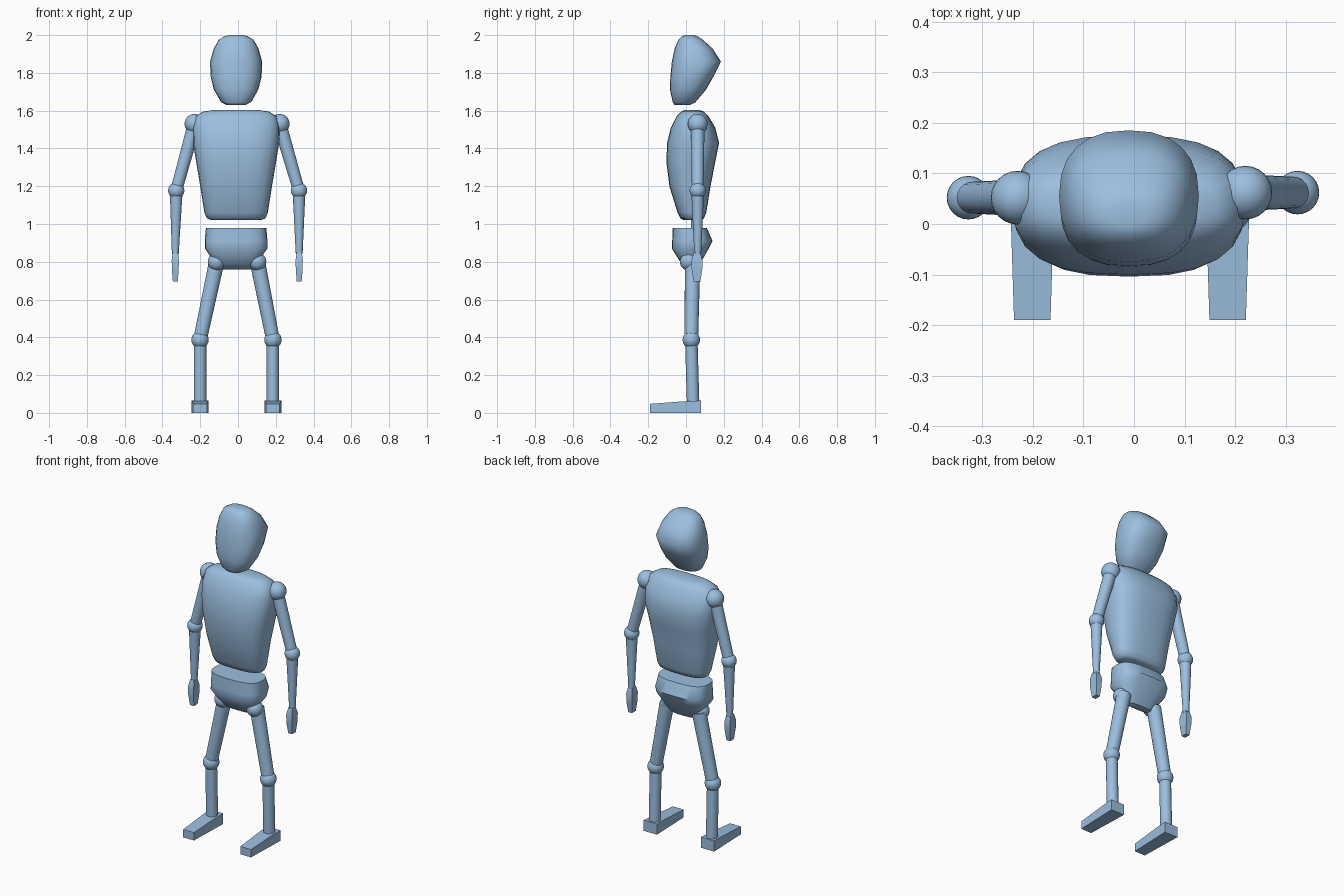
import bpy, bmesh, math
from mathutils import Vector

if "Cube" in bpy.data.objects:
    bpy.data.objects.remove(bpy.data.objects["Cube"])

mat = bpy.data.materials.new("light steel blue")
mat.diffuse_color = (0.33, 0.52, 0.74, 1)
mat.use_nodes = True
mat.node_tree.nodes["Principled BSDF"].inputs["Base Color"].default_value = mat.diffuse_color


def finish(name, bm, angle=40):
    bmesh.ops.recalc_face_normals(bm, faces=bm.faces)
    me = bpy.data.meshes.new(name)
    bm.to_mesh(me)
    bm.free()
    me.materials.append(mat)
    ob = bpy.data.objects.new(name, me)
    bpy.context.collection.objects.link(ob)
    bpy.context.view_layer.objects.active = ob
    ob.select_set(True)
    bpy.ops.object.shade_smooth_by_angle(angle=math.radians(angle))
    ob.select_set(False)
    return ob


def skin(bm, rings):
    """Join rings of points into a closed skin."""
    rs = [[bm.verts.new(p) for p in r] for r in rings]
    n = len(rs[0])
    for a, b in zip(rs, rs[1:]):
        for i in range(n):
            j = (i + 1) % n
            bm.faces.new((a[i], a[j], b[j], b[i]))
    bm.faces.new(rs[0][::-1])
    bm.faces.new(rs[-1])


def loft(name, sections, power, n=24, cx=-0.01, angle=40):
    """Rounded-square sections: z, half width, front y, back y."""
    rings = []
    for z, hx, y0, y1 in sections:
        ring = []
        for i in range(n):
            t = 2 * math.pi * i / n
            c, s = math.cos(t), math.sin(t)
            x = math.copysign(abs(c) ** (2 / power), c)
            y = math.copysign(abs(s) ** (2 / power), s)
            ring.append((cx + hx * x, (y0 + y1) / 2 + (y1 - y0) / 2 * y, z))
        rings.append(ring)
    bm = bmesh.new()
    skin(bm, rings)
    return finish(name, bm, angle)


def limb(name, a, b, ra, rb, n=20):
    a, b = Vector(a), Vector(b)
    q = (b - a).to_track_quat('Z', 'Y')
    circle = [Vector((math.cos(2 * math.pi * i / n), math.sin(2 * math.pi * i / n), 0)) for i in range(n)]
    bm = bmesh.new()
    skin(bm, [[p + q @ (c * r) for c in circle] for p, r in ((a, ra), (b, rb))])
    return finish(name, bm)


def ball(name, c, r):
    bm = bmesh.new()
    bmesh.ops.create_uvsphere(bm, u_segments=24, v_segments=14, radius=r)
    bmesh.ops.translate(bm, verts=bm.verts, vec=c)
    return finish(name, bm)


def boxes(name, rings):
    bm = bmesh.new()
    skin(bm, rings)
    return finish(name, bm, 25)


# Head
loft("head", [(1.63, 0.05, -0.06, 0.02), (1.645, 0.08, -0.07, 0.05),
              (1.71, 0.117, -0.085, 0.105), (1.78, 0.135, -0.083, 0.145),
              (1.86, 0.138, -0.075, 0.185), (1.93, 0.118, -0.06, 0.14),
              (1.975, 0.092, -0.04, 0.09), (1.995, 0.06, -0.02, 0.06),
              (2.0, 0.035, -0.005, 0.04)], 2.4, angle=60)

# Torso
loft("torso", [(1.02, 0.13, -0.01, 0.08), (1.03, 0.155, -0.03, 0.095),
               (1.06, 0.168, -0.045, 0.107), (1.2, 0.19, -0.088, 0.13),
               (1.33, 0.212, -0.104, 0.155), (1.43, 0.228, -0.1, 0.175),
               (1.51, 0.23, -0.08, 0.155), (1.57, 0.215, -0.05, 0.12),
               (1.595, 0.175, -0.025, 0.095), (1.603, 0.12, -0.01, 0.07)], 2.7, angle=60)

# Pelvis
loft("pelvis", [(0.76, 0.08, 0.01, 0.055), (0.79, 0.11, -0.025, 0.075),
                (0.87, 0.165, -0.075, 0.12), (0.91, 0.166, -0.073, 0.14),
                (0.98, 0.16, -0.07, 0.11)], 2.8, angle=45)

for side, s in (("left", 1), ("right", -1)):
    y = 0.057 + 0.005 * s
    # Arm
    shoulder = Vector((s * 0.225 - 0.005, y, 1.53))
    elbow = Vector((s * 0.325 - 0.002, y, 1.177))
    wrist = Vector((s * 0.328 - 0.004, y, 0.84))
    ball(side + "_shoulder", shoulder, 0.053)
    limb(side + "_upper_arm", shoulder, elbow, 0.036, 0.031)
    ball(side + "_elbow", elbow, 0.043)
    limb(side + "_forearm", elbow, wrist, 0.034, 0.018)
    # Hand: thin tapering paddle
    rings = []
    for z, hx, hy in ((0.85, 0.014, 0.016), (0.81, 0.019, 0.029), (0.76, 0.018, 0.028), (0.695, 0.013, 0.018)):
        rings.append([(wrist.x + hx * i, y - 0.004 + hy * j, z)
                      for i, j in ((-1, -1), (1, -1), (1, 1), (-1, 1))])
    boxes(side + "_hand", rings)
    # Leg
    hip = Vector((s * 0.108 - 0.005, 0.015, 0.8))
    knee = Vector((s * 0.193 - 0.008, 0.028, 0.387))
    ankle = Vector((s * 0.193 - 0.008, 0.038, 0.04))
    ball(side + "_hip", hip, 0.047)
    limb(side + "_thigh", hip + Vector((0, 0.02, 0)), knee, 0.041, 0.036)
    ball(side + "_knee", knee, 0.046)
    limb(side + "_shin", knee, ankle, 0.033, 0.033)
    # Foot: wedge narrowing to the toe
    fx = ankle.x
    boxes(side + "_foot", [[(fx - w, fy, 0), (fx + w, fy, 0), (fx + w, fy, h), (fx - w, fy, h)]
                           for fy, w, h in ((0.08, 0.045, 0.065), (0.0, 0.042, 0.062), (-0.19, 0.036, 0.048))])
